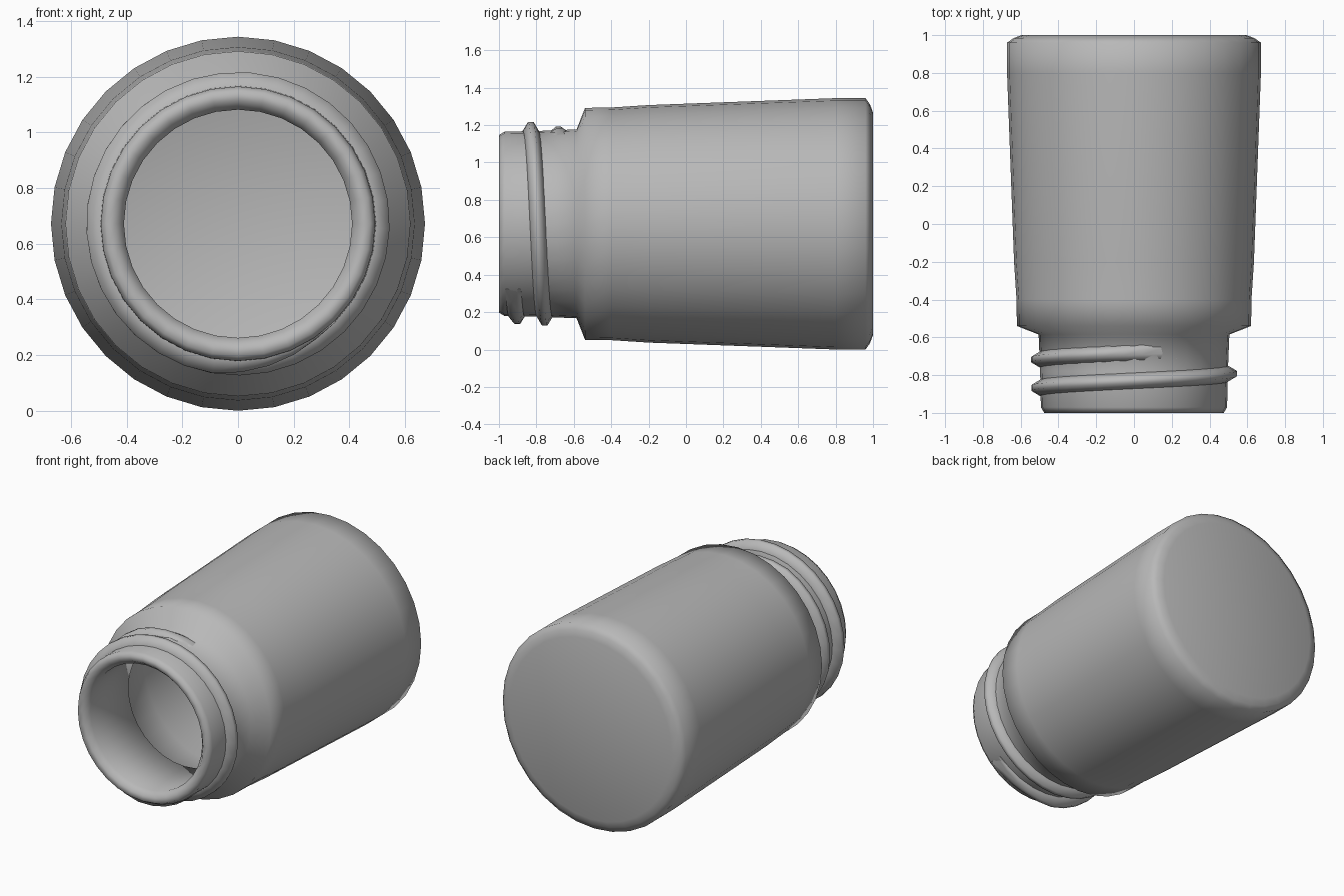
import bpy, bmesh
from math import sin, cos, pi, radians

if "Cube" in bpy.data.objects:
    bpy.data.objects.remove(bpy.data.objects["Cube"])

CZ = 0.672      # height of the jar's axis, which runs along y
SIDES = 32

grey = bpy.data.materials.new("mid_grey")
grey.diffuse_color = (0.48, 0.48, 0.48, 1)
grey.use_nodes = True
grey.node_tree.nodes["Principled BSDF"].inputs["Base Color"].default_value = grey.diffuse_color


def ring_point(r, y, a):
    """Point on the jar, angle measured clockwise from the top seen from the front."""
    return (r * sin(a), y, CZ + r * cos(a))


def finish(bm, name):
    bmesh.ops.recalc_face_normals(bm, faces=bm.faces)
    mesh = bpy.data.meshes.new(name)
    bm.to_mesh(mesh)
    bm.free()
    mesh.materials.append(grey)
    obj = bpy.data.objects.new(name, mesh)
    bpy.context.collection.objects.link(obj)
    bpy.ops.object.select_all(action='DESELECT')
    obj.select_set(True)
    bpy.context.view_layer.objects.active = obj
    bpy.ops.object.shade_smooth_by_angle(angle=radians(85))


def skin(bm, rings):
    """Join consecutive vertex rings with quads and cap both ends."""
    n = len(rings[0])
    for a, b in zip(rings, rings[1:]):
        for i in range(n):
            j = (i + 1) % n
            bm.faces.new((a[i], a[j], b[j], b[i]))
    bm.faces.new(rings[0])
    bm.faces.new(rings[-1])


# Jar: one lathed profile (radius, y) from outer base, over the rim, to inner floor
profile = [
    (0.595, 1.0), (0.638, 0.984), (0.672, 0.96), (0.672, 0.80),
    (0.635, -0.20), (0.622, -0.40), (0.62, -0.54),
    (0.505, -0.585), (0.497, -0.78), (0.493, -0.97), (0.475, -1.0),
    (0.44, -0.995), (0.41, -0.96),
    (0.412, -0.56), (0.53, -0.49), (0.55, -0.20), (0.585, 0.80),
    (0.57, 0.88), (0.52, 0.91),
]
bm = bmesh.new()
skin(bm, [[bm.verts.new(ring_point(r, y, 2 * pi * i / SIDES)) for i in range(SIDES)]
          for r, y in profile])
finish(bm, "jar")

# Screw thread: ridge section swept on a helix, tapering into the neck at both ends
bm = bmesh.new()
start, end, steps = -1.25 * pi, 2.15 * pi, 56
rings = []
for k in range(steps + 1):
    t = k / steps
    a = start + (end - start) * t
    y = -0.83 + 0.15 * a / (2 * pi)
    taper = max(0.05, min(1, t * 11, (1 - t) * 11))
    tip = 0.49 + 0.055 * taper
    section = [(0.48, -0.042), (0.498, -0.042), (tip, -0.014),
               (tip, 0.014), (0.498, 0.042), (0.48, 0.042)]
    rings.append([bm.verts.new(ring_point(r, y + dy, a)) for r, dy in section])
skin(bm, rings)
finish(bm, "screw_thread")
